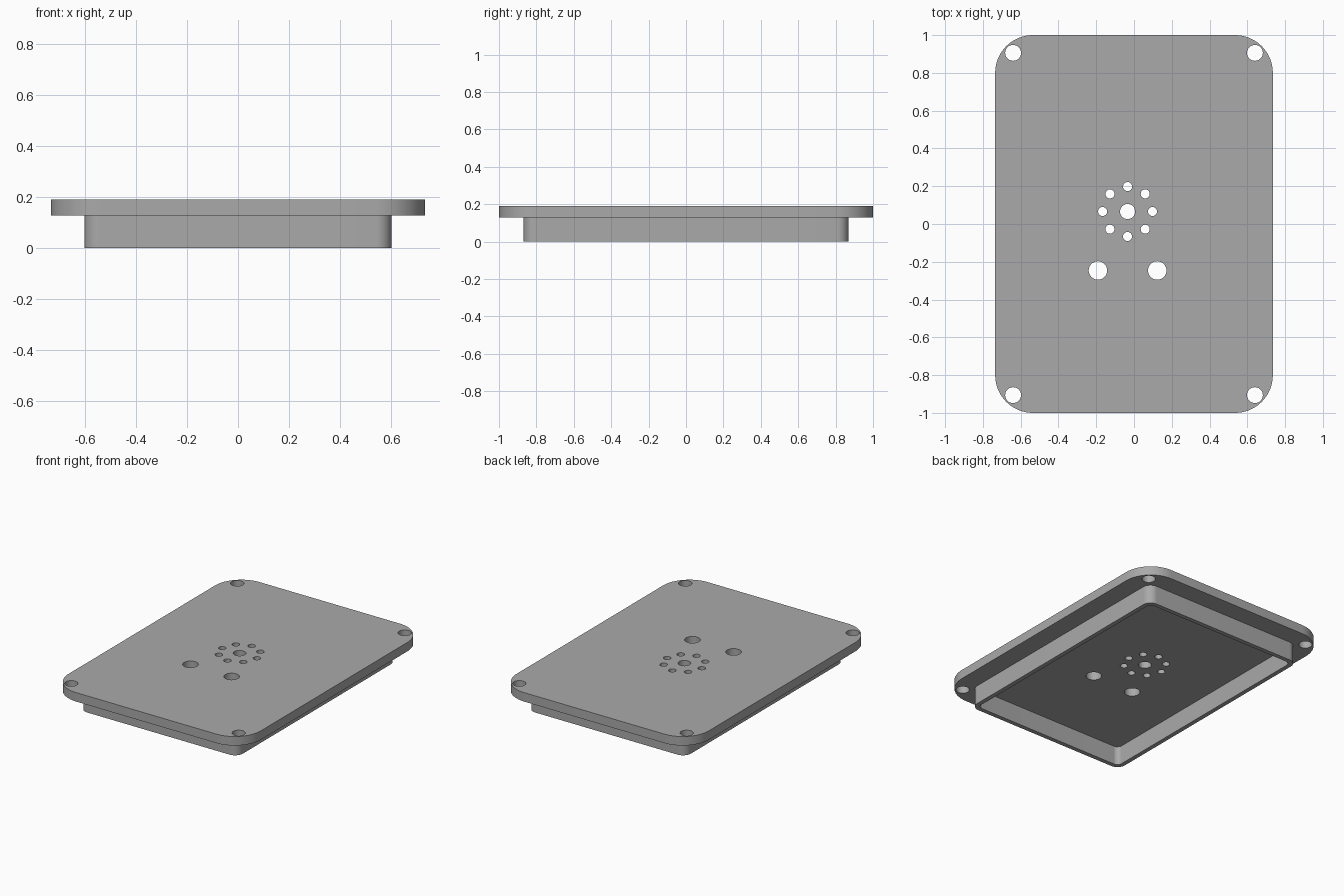
import bpy
import bmesh
from math import cos, sin, pi, radians

cube = bpy.data.objects.get("Cube")
if cube:
    bpy.data.objects.remove(cube, do_unlink=True)

GREY = (0.4, 0.4, 0.4, 1)
grey = bpy.data.materials.new("plain grey")
grey.use_nodes = True
grey.diffuse_color = GREY
grey.node_tree.nodes["Principled BSDF"].inputs["Base Color"].default_value = GREY


def circle(x, y, r, n=32):
    return [(x + r * cos(2 * pi * i / n), y + r * sin(2 * pi * i / n)) for i in range(n)]


def rounded_rect(hx, hy, r, steps=16):
    pts = []
    for k, (sx, sy) in enumerate([(1, 1), (-1, 1), (-1, -1), (1, -1)]):
        for i in range(steps + 1):
            a = (k + i / steps) * pi / 2
            pts.append((sx * (hx - r) + r * cos(a), sy * (hy - r) + r * sin(a)))
    return pts


def slab(name, loops, z0, z1):
    """Extrude an outline (first loop) with holes (other loops) from z0 to z1."""
    bm = bmesh.new()
    edges = []
    for loop in loops:
        vs = [bm.verts.new((x, y, z0)) for x, y in loop]
        edges += [bm.edges.new((vs[i - 1], vs[i])) for i in range(len(vs))]
    bmesh.ops.triangle_fill(bm, edges=edges, use_beauty=True, use_dissolve=False)
    ext = bmesh.ops.extrude_face_region(bm, geom=bm.faces[:], use_keep_orig=True)
    top = [g for g in ext["geom"] if isinstance(g, bmesh.types.BMVert)]
    bmesh.ops.translate(bm, verts=top, vec=(0, 0, z1 - z0))
    bmesh.ops.recalc_face_normals(bm, faces=bm.faces[:])
    mesh = bpy.data.meshes.new(name)
    bm.to_mesh(mesh)
    bm.free()
    mesh.materials.append(grey)
    obj = bpy.data.objects.new(name, mesh)
    bpy.context.collection.objects.link(obj)
    bpy.ops.object.select_all(action='DESELECT')
    obj.select_set(True)
    bpy.context.view_layer.objects.active = obj
    bpy.ops.object.shade_smooth_by_angle(angle=radians(30))
    return obj


# Screw holes in the four corners
holes = [circle(sx * 0.64, sy * 0.906, 0.042) for sx in (-1, 1) for sy in (-1, 1)]

# Speaker grille: a centre hole with a ring of eight small ones
gx, gy = -0.034, 0.066
holes.append(circle(gx, gy, 0.04))
for i in range(8):
    a = i * pi / 4
    holes.append(circle(gx + 0.132 * cos(a), gy + 0.132 * sin(a), 0.024, 24))

# Two larger holes in front of the grille
holes += [circle(gx + s * 0.157, -0.246, 0.049) for s in (-1, 1)]

# Lid plate on top, with the hollow locating rim beneath
slab("lid_plate", [rounded_rect(0.735, 1.0, 0.2)] + holes, 0.128, 0.19)
slab("lower_rim", [rounded_rect(0.603, 0.868, 0.06), rounded_rect(0.573, 0.838, 0.035)],
     0, 0.129)
